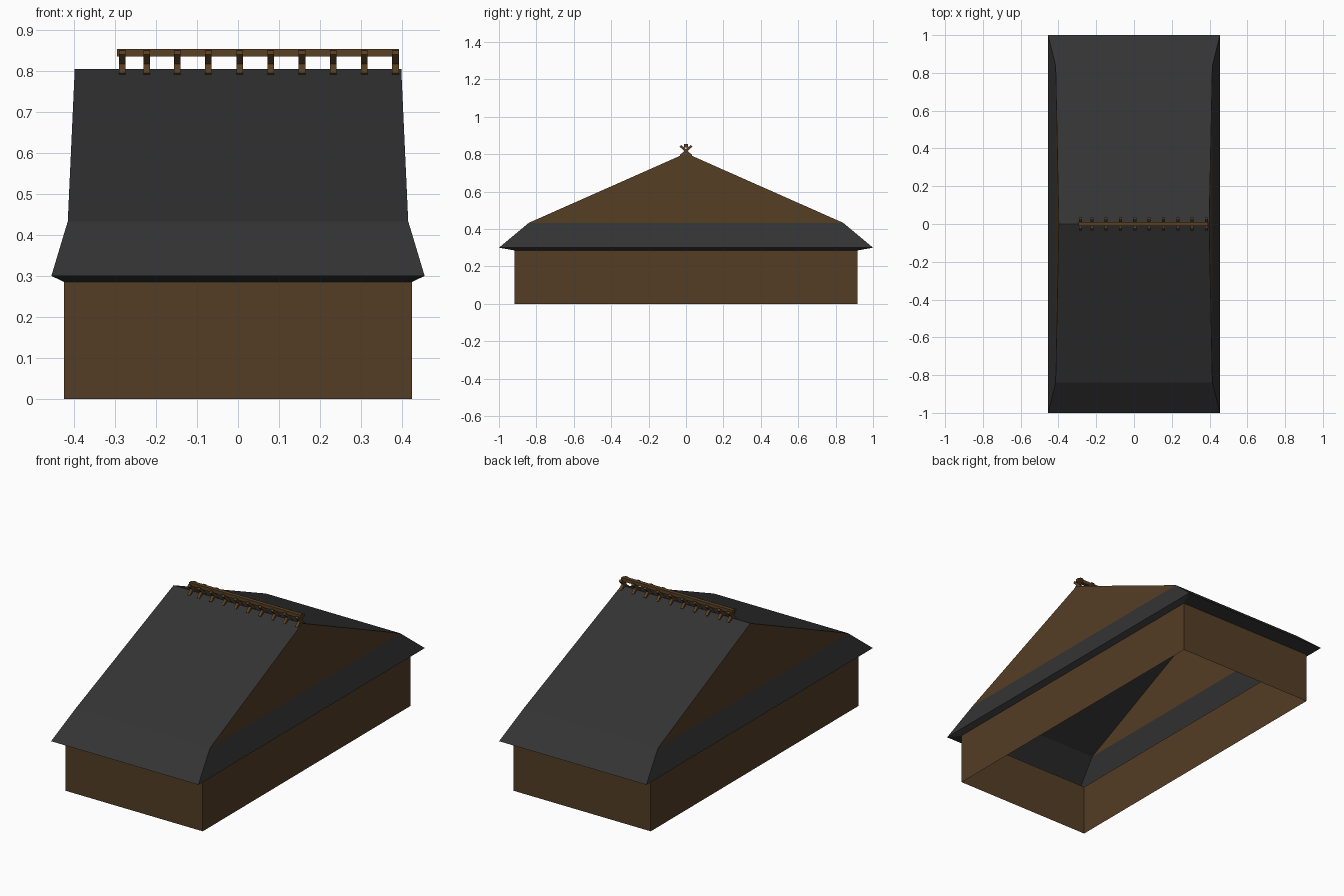
import bpy, bmesh, math
from mathutils import Matrix, Vector

if "Cube" in bpy.data.objects:
    bpy.data.objects.remove(bpy.data.objects["Cube"])


def material(name, rgb):
    m = bpy.data.materials.new(name)
    m.diffuse_color = (*rgb, 1)
    m.use_nodes = True
    m.node_tree.nodes["Principled BSDF"].inputs["Base Color"].default_value = m.diffuse_color
    return m


SLATE = material("dark thatch", (0.034, 0.034, 0.034))
WALL = material("brown timber", (0.088, 0.047, 0.018))
BEAM = material("ridge wood", (0.10, 0.052, 0.017))


def finish(name, bm, mat, recalc=True):
    if recalc:
        bmesh.ops.recalc_face_normals(bm, faces=bm.faces)
    me = bpy.data.meshes.new(name)
    bm.to_mesh(me)
    bm.free()
    me.materials.append(mat)
    ob = bpy.data.objects.new(name, me)
    bpy.context.collection.objects.link(ob)
    return ob


def ring(bm, x, y, z):
    return [bm.verts.new(p) for p in ((-x, -y, z), (x, -y, z), (x, y, z), (-x, y, z))]


def bridge(bm, a, b):
    for i in range(4):
        j = (i + 1) % 4
        bm.faces.new((a[i], a[j], b[j], b[i]))


# walls: open box without floor or ceiling
bm = bmesh.new()
bridge(bm, ring(bm, 0.424, 0.917, 0), ring(bm, 0.424, 0.917, 0.285))
finish("walls", bm, WALL, False)

# roof: eave underside, flared skirt, two main slopes
KNEE, RIDGE = (0.415, 0.84, 0.433), (0.398, 0.805)
bm = bmesh.new()
soffit = ring(bm, 0.424, 0.917, 0.285)
eave = ring(bm, 0.455, 1.0, 0.30)
knee = ring(bm, *KNEE)
bridge(bm, soffit, eave)
bridge(bm, eave, knee)
r0, r1 = (bm.verts.new((s * RIDGE[0], 0, RIDGE[1])) for s in (-1, 1))
bm.faces.new((knee[0], knee[1], r1, r0))
bm.faces.new((knee[2], knee[3], r0, r1))
finish("roof", bm, SLATE, False)

# gable triangles at both ends
bm = bmesh.new()
for s in (-1, 1):
    bm.faces.new([bm.verts.new(p) for p in (
        (s * KNEE[0], -s * KNEE[1], KNEE[2]),
        (s * KNEE[0], s * KNEE[1], KNEE[2]),
        (s * RIDGE[0], 0, RIDGE[1]))])
finish("gables", bm, WALL, False)


def box(bm, center, size, tilt=0.0):
    mat = (Matrix.Translation(Vector(center)) @ Matrix.Rotation(tilt, 4, 'X')
           @ Matrix.Diagonal((*size, 1)))
    bmesh.ops.create_cube(bm, size=1, matrix=mat)


# crossed ridge timbers
bm = bmesh.new()
for x in [-0.282, -0.223] + [-0.148 + 0.076 * i for i in range(8)]:
    for s in (-1, 1):
        box(bm, (x, 0, 0.817), (0.016, 0.013, 0.08), s * math.radians(47))
finish("crossed_timbers", bm, BEAM)

# beam resting in the crossings
bm = bmesh.new()
box(bm, (0.049, 0, 0.844), (0.688, 0.022, 0.019))
finish("ridge_beam", bm, BEAM)
